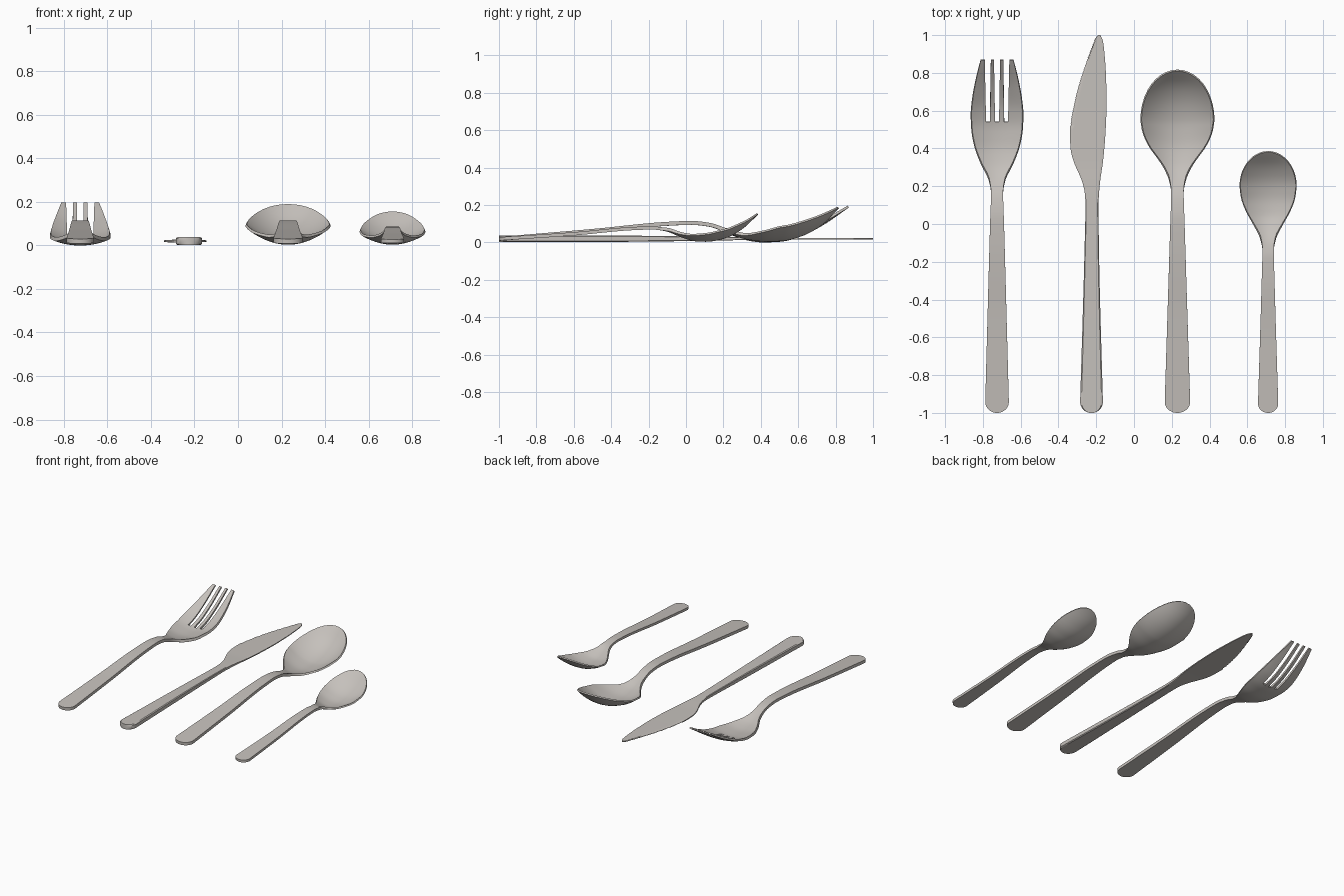
import bpy
import bmesh
import math

if "Cube" in bpy.data.objects:
    bpy.data.objects.remove(bpy.data.objects["Cube"])

steel = bpy.data.materials.new("brushed_steel")
steel.use_nodes = True
STEEL = (0.56, 0.53, 0.50, 1)
steel.diffuse_color = STEEL
steel.node_tree.nodes["Principled BSDF"].inputs["Base Color"].default_value = STEEL


def curve(points, y):
    """Smooth interpolation through (y, value) points, held flat past the ends."""
    if y <= points[0][0]:
        return points[0][1]
    if y >= points[-1][0]:
        return points[-1][1]
    slopes = [(b[1] - a[1]) / (b[0] - a[0]) for a, b in zip(points, points[1:])]

    def tangent(k):
        if k == 0 or k == len(slopes):
            return slopes[min(k, len(slopes) - 1)]
        a, b = slopes[k - 1], slopes[k]
        return 2 * a * b / (a + b) if a * b > 0 else 0

    i = next(k for k in range(len(slopes)) if y <= points[k + 1][0])
    (y0, v0), (y1, v1) = points[i], points[i + 1]
    h = y1 - y0
    t = (y - y0) / h
    return (v0 * (1 + 2 * t) * (1 - t) ** 2 + h * tangent(i) * t * (1 - t) ** 2
            + v1 * t * t * (3 - 2 * t) + h * tangent(i + 1) * t * t * (t - 1))


def cap(y, start, length):
    """Elliptical rounding: 1 up to start, 0 at start + length."""
    d = max(0, (y - start) / length)
    return math.sqrt(max(0, 1 - d * d))


def stations(end_cap, tip_start, tip_len, steps=60):
    """Positions along the length, packed closer at the rounded ends."""
    n = 10
    quarter = [math.sin(math.pi / 2 * k / n) for k in range(n + 1)]
    first = -1 + end_cap
    ys = [first - end_cap * q for q in reversed(quarter)]
    ys += [first + (tip_start - first) * k / steps for k in range(1, steps + 1)]
    return ys + [tip_start + tip_len * q for q in quarter[1:] if tip_len]


def sheet(name, ys, across, height, thickness, centre, offset=-1, keep=lambda y, col: True):
    """Loft a surface over rows of x values, then give it varying thickness."""
    bm = bmesh.new()
    layer = bm.verts.layers.deform.verify()
    full = max(thickness(y, u) for y in ys for u in (-1, 0, 1))
    rows = []
    for y in ys:
        xs = across(y)
        mid, half = (xs[0] + xs[-1]) / 2, max((xs[-1] - xs[0]) / 2, 1e-6)
        row = []
        for x in xs:
            u = (x - mid) / half
            v = bm.verts.new((centre + x, y, height(y, u)))
            v[layer][0] = thickness(y, u) / full
            row.append(v)
        rows.append(row)
    for j, (a, b) in enumerate(zip(rows, rows[1:])):
        for i in range(len(a) - 1):
            if keep((ys[j] + ys[j + 1]) / 2, i):
                bm.faces.new((a[i], a[i + 1], b[i + 1], b[i]))
    bmesh.ops.remove_doubles(bm, verts=bm.verts, dist=1e-4)
    loose = [v for v in bm.verts if not v.link_faces]
    bmesh.ops.delete(bm, geom=loose, context='VERTS')
    mesh = bpy.data.meshes.new(name)
    bm.to_mesh(mesh)
    bm.free()
    obj = bpy.data.objects.new(name, mesh)
    bpy.context.collection.objects.link(obj)
    mesh.materials.append(steel)
    obj.vertex_groups.new(name="thickness")
    solid = obj.modifiers.new("thickness", 'SOLIDIFY')
    solid.thickness, solid.offset, solid.vertex_group = full, offset, "thickness"
    bpy.ops.object.select_all(action='DESELECT')
    obj.select_set(True)
    bpy.context.view_layer.objects.active = obj
    bpy.ops.object.modifier_apply(modifier=solid.name)
    bpy.ops.object.shade_smooth_by_angle(angle=math.radians(35))
    return obj


def spoon(name, centre, end_cap, width, keel, cup, thick, tip_start, tip_len):
    def half(y):
        return curve(width, y) * cap(-y, 1 - end_cap, end_cap) * cap(y, tip_start, tip_len)

    sheet(name, stations(end_cap, tip_start, tip_len),
          lambda y: [half(y) * k / 12 for k in range(-12, 13)],
          lambda y, u: curve(keel, y) + curve(cup, y) * u * u,
          lambda y, u: curve(thick, y), centre)


# Large spoon
spoon("table_spoon", 0.23, 0.06,
      [(-1, .069), (0, .038), (.17, .033), (.24, .041), (.3, .066), (.35, .1), (.42, .15), (.49, .18), (.55, .19)],
      [(-1, .03), (-.5, .072), (-.1, .11), (.03, .115), (.13, .104), (.22, .073), (.32, .032), (.43, .015),
       (.52, .019), (.62, .045), (.72, .1), (.81, .19)],
      [(.2, 0), (.32, .018), (.42, .05), (.53, .072), (.62, .07), (.72, .05), (.81, 0)],
      [(-1, .022), (.2, .02), (.4, .012), (.81, .01)], 0.55, 0.26)

# Small spoon
spoon("tea_spoon", 0.71, 0.05,
      [(-1, .055), (-.3, .034), (-.13, .03), (-.07, .038), (0, .073), (.07, .113), (.14, .139), (.2, .147)],
      [(-1, .028), (-.6, .055), (-.28, .083), (-.18, .086), (-.1, .075), (-.02, .04), (.05, .017), (.11, .014),
       (.2, .029), (.29, .075), (.38, .156)],
      [(-.13, 0), (-.03, .012), (.07, .032), (.18, .042), (.26, .036), (.38, 0)],
      [(-1, .018), (-.1, .017), (.05, .011), (.38, .009)], 0.2, 0.18)

# Fork: columns follow the tine edges, and the slot columns are left open
SLOT_Y, TIP_Y = 0.54, 0.865
fork_width = [(-1, .064), (0, .037), (.17, .032), (.24, .041), (.33, .084), (.42, .117), (.5, .131), (.58, .135),
              (.66, .128), (.76, .111), (TIP_Y, .087)]
fork_keel = [(-1, .03), (-.5, .072), (-.1, .11), (.03, .115), (.13, .104), (.22, .072), (.32, .032), (.42, .017),
             (.5, .019), (.6, .042), (.72, .1), (TIP_Y, .197)]
fork_cup = [(.2, 0), (.35, .015), (.5, .026), (.62, .024), (TIP_Y, 0)]
fork_thick = [(-1, .022), (.2, .021), (.5, .016), (TIP_Y, .012)]


def fork_across(y):
    half = curve(fork_width, y) * cap(-y, 0.94, 0.06)
    t = max(0, (y - SLOT_Y) / (TIP_Y - SLOT_Y))
    base = curve(fork_width, SLOT_Y)
    scale = half / base if t == 0 else 1
    edges = [(a + (b - a) * t) * scale for a, b in ((.0105, .016), (.037, .033), (.058, .065))]
    outer = [edges[2] + (half - edges[2]) * k / 4 for k in range(1, 5)]
    side = [edges[0], (edges[0] + edges[1]) / 2, edges[1], edges[2]] + outer
    return [-x for x in reversed(side)] + side


SLOTS = (4, 7, 10)
sheet("fork", stations(0.06, SLOT_Y, 0) + [SLOT_Y + (TIP_Y - SLOT_Y) * k / 16 for k in range(1, 17)],
      fork_across,
      lambda y, u: curve(fork_keel, y) + curve(fork_cup, y) * u * u,
      lambda y, u: curve(fork_thick, y), -0.725,
      keep=lambda y, col: y < SLOT_Y or col not in SLOTS)

# Knife: straight back, curved serrated edge, thick handle running into a thin blade
knife_left = [(-1, -.062), (-.1, -.036), (.1, -.032), (.16, -.035), (.22, -.048), (.27, -.068), (.33, -.094),
              (.4, -.111), (.48, -.114), (.53, -.112), (.65, -.091), (.75, -.065), (.85, -.032), (.93, -.003),
              (.98, .019), (1, .034)]
knife_right = [(-1, .062), (-.1, .039), (.1, .037), (.2, .043), (.35, .063), (.5, .075), (.65, .08), (.8, .076),
               (.9, .069), (.97, .06), (1, .046)]
knife_thick = [(-1, .036), (-.5, .035), (0, .026), (.2, .02), (.35, .011), (1, .008)]
TEETH_Y = 0.52


def knife_across(y):
    rounding = cap(-y, 0.94, 0.06)
    left, right = curve(knife_left, y) * rounding, curve(knife_right, y) * rounding
    if TEETH_Y < y < 0.97:
        left += 0.005 if round((y - TEETH_Y) / 0.005) % 2 else 0.001
    fractions = [0, .06, .13, .3, .5, .7, .87, .94, 1]
    return [left + (right - left) * f for f in fractions]


def knife_thickness(y, u):
    if y > TEETH_Y and u < -0.95:
        return 0.003
    return curve(knife_thick, y) * (0.72 if abs(u) > 0.95 else 1)


knife_ys = stations(0.06, TEETH_Y, 0) + [TEETH_Y + 0.005 * k for k in range(1, 97)]
sheet("knife", knife_ys, knife_across, lambda y, u: 0.02, knife_thickness, -0.225, offset=0)
